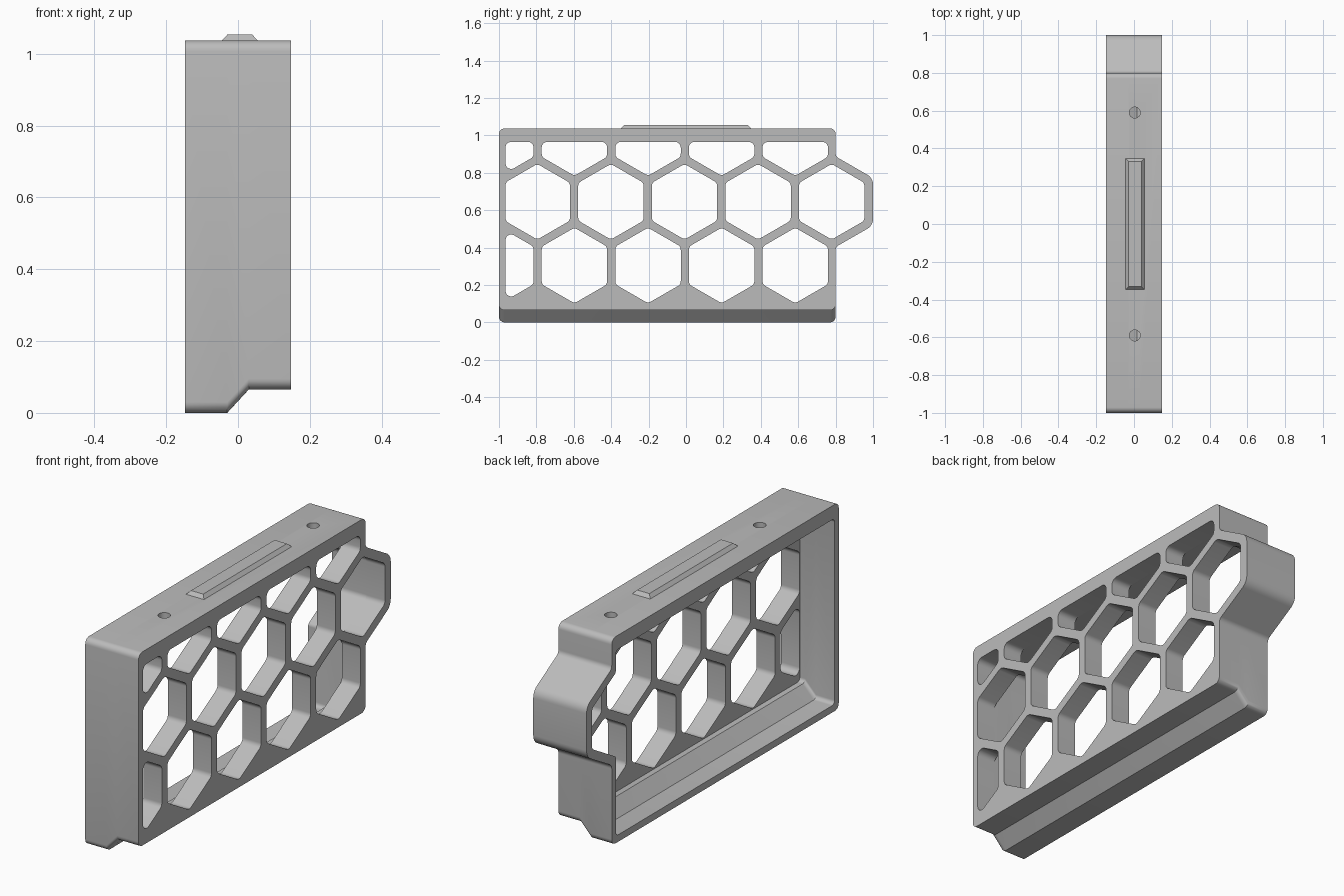
import bpy, bmesh, math
from mathutils import Vector

if "Cube" in bpy.data.objects:
    bpy.data.objects.remove(bpy.data.objects["Cube"])

grey = bpy.data.materials.new("plain grey")
grey.diffuse_color = (0.5, 0.5, 0.5, 1)
grey.use_nodes = True
grey.node_tree.nodes["Principled BSDF"].inputs["Base Color"].default_value = grey.diffuse_color
HX = 0.148                      # half depth of the frame
PITCH, CELL_R = 0.3935, 0.202   # honeycomb spacing and cell radius
MID_Z = 0.645


def fillet(corners, n=6):
    """Round (y, z, radius) corners into a list of (y, z) points."""
    out = []
    for i, (y, z, r) in enumerate(corners):
        p = Vector((y, z))
        a = (Vector(corners[i - 1][:2]) - p).normalized()
        b = (Vector(corners[(i + 1) % len(corners)][:2]) - p).normalized()
        half = a.angle(b) / 2
        c = p + (a + b).normalized() * (r / math.sin(half))
        t = r / math.tan(half)
        s, e = p + a * t - c, p + b * t - c
        sweep = s.angle(e)
        for k in range(n + 1):
            f = k / n
            v = (s * math.sin((1 - f) * sweep) + e * math.sin(f * sweep)) / math.sin(sweep)
            out.append(tuple(c + v))
    return out


def clip(poly, axis, limit, sign):
    """Keep the part of a polygon where sign * (coordinate - limit) >= 0."""
    out = []
    for i, q in enumerate(poly):
        p = poly[i - 1]
        dp, dq = sign * (p[axis] - limit), sign * (q[axis] - limit)
        if dp * dq < 0:
            f = dp / (dp - dq)
            out.append(tuple(p[j] + f * (q[j] - p[j]) for j in (0, 1)))
        if dq >= 0:
            out.append(q)
    return out


def loft(bm, sections):
    """Closed solid through (x, outline) sections."""
    rings = [[bm.verts.new((x, y, z)) for y, z in pts] for x, pts in sections]
    for a, b in zip(rings, rings[1:]):
        for i in range(len(a)):
            bm.faces.new((a[i - 1], a[i], b[i], b[i - 1]))
    bm.faces.new(rings[0])
    bm.faces.new(rings[-1])


def finish(name, bm):
    bmesh.ops.recalc_face_normals(bm, faces=bm.faces)
    me = bpy.data.meshes.new(name)
    bm.to_mesh(me)
    bm.free()
    me.materials.append(grey)
    ob = bpy.data.objects.new(name, me)
    bpy.context.collection.objects.link(ob)
    return ob


def outer(bottom):
    return fillet([(-1, bottom, .03), (.8, bottom, .03), (.8, MID_Z - .242, .03),
                   (1, MID_Z - .127, .06), (1, MID_Z + .127, .06),
                   (.8, MID_Z + .242, .03), (.8, 1.037, .03), (-1, 1.037, .03)])


def inner(bottom):
    return fillet([(-.967, bottom, .02), (.767, bottom, .02), (.767, MID_Z - .211, .02),
                   (.957, MID_Z - .101, .03), (.957, MID_Z + .101, .03),
                   (.767, MID_Z + .211, .02), (.767, .967, .02), (-.967, .967, .02)])


# Frame body with a stepped, sloping underside
bm = bmesh.new()
loft(bm, [(-HX, outer(0)), (-.03, outer(0)), (.03, outer(.065)), (HX, outer(.065))])
frame = finish("honeycomb_frame", bm)

# Cavity open to the back of the panel, with a floor following the step
bm = bmesh.new()
loft(bm, [(-.3, inner(.035)), (-.045, inner(.035)), (.016, inner(.1)), (.045, inner(.1))])
cutters = [finish("cavity_cutter", bm)]

# Honeycomb cells, trimmed by the frame edges
bm = bmesh.new()
for row, y0 in ((-1, -.99), (0, -.795), (1, -.99)):
    for k in range(5):
        cy, cz = y0 + k * PITCH, MID_Z + row * PITCH * math.sqrt(3) / 2
        cell = [(cy + CELL_R * math.cos(math.radians(30 + 60 * i)),
                 cz + CELL_R * math.sin(math.radians(30 + 60 * i))) for i in range(6)]
        cell = clip(clip(cell, 0, -.965, 1), 1, .965, -1)
        pts = fillet([(y, z, .03) for y, z in cell])
        loft(bm, [(.02, pts), (.3, pts)])
cutters.append(finish("cell_cutter", bm))

# Two round holes in the top wall
bm = bmesh.new()
for y in (-.59, .59):
    ret = bmesh.ops.create_cone(bm, cap_ends=True, segments=32, radius1=.029,
                                radius2=.029, depth=.14)
    bmesh.ops.translate(bm, verts=ret["verts"], vec=(.004, y, 1.01))
cutters.append(finish("hole_cutter", bm))

for cut in cutters:
    cut.hide_render = True
    mod = frame.modifiers.new(cut.name, "BOOLEAN")
    mod.operation, mod.solver, mod.object = "DIFFERENCE", "EXACT", cut
bpy.context.view_layer.update()
result = bpy.data.meshes.new_from_object(
    frame.evaluated_get(bpy.context.evaluated_depsgraph_get()))
frame.modifiers.clear()
frame.data = result
for cut in cutters:
    bpy.data.objects.remove(cut)

# Chamfered ridge on the top
bm = bmesh.new()
rings = []
for z, w, l in ((1.03, .05, .348), (1.037, .05, .348), (1.054, .034, .332)):
    rings.append([bm.verts.new((.005 + sx * w, sy * l, z))
                  for sx, sy in ((-1, -1), (1, -1), (1, 1), (-1, 1))])
for a, b in zip(rings, rings[1:]):
    for i in range(4):
        bm.faces.new((a[i - 1], a[i], b[i], b[i - 1]))
bm.faces.new(rings[0])
bm.faces.new(rings[-1])
finish("top_ridge", bm)

# Smooth the rounded corners only
bpy.ops.object.select_all(action="DESELECT")
frame.select_set(True)
bpy.context.view_layer.objects.active = frame
bpy.ops.object.shade_smooth_by_angle(angle=math.radians(25))
